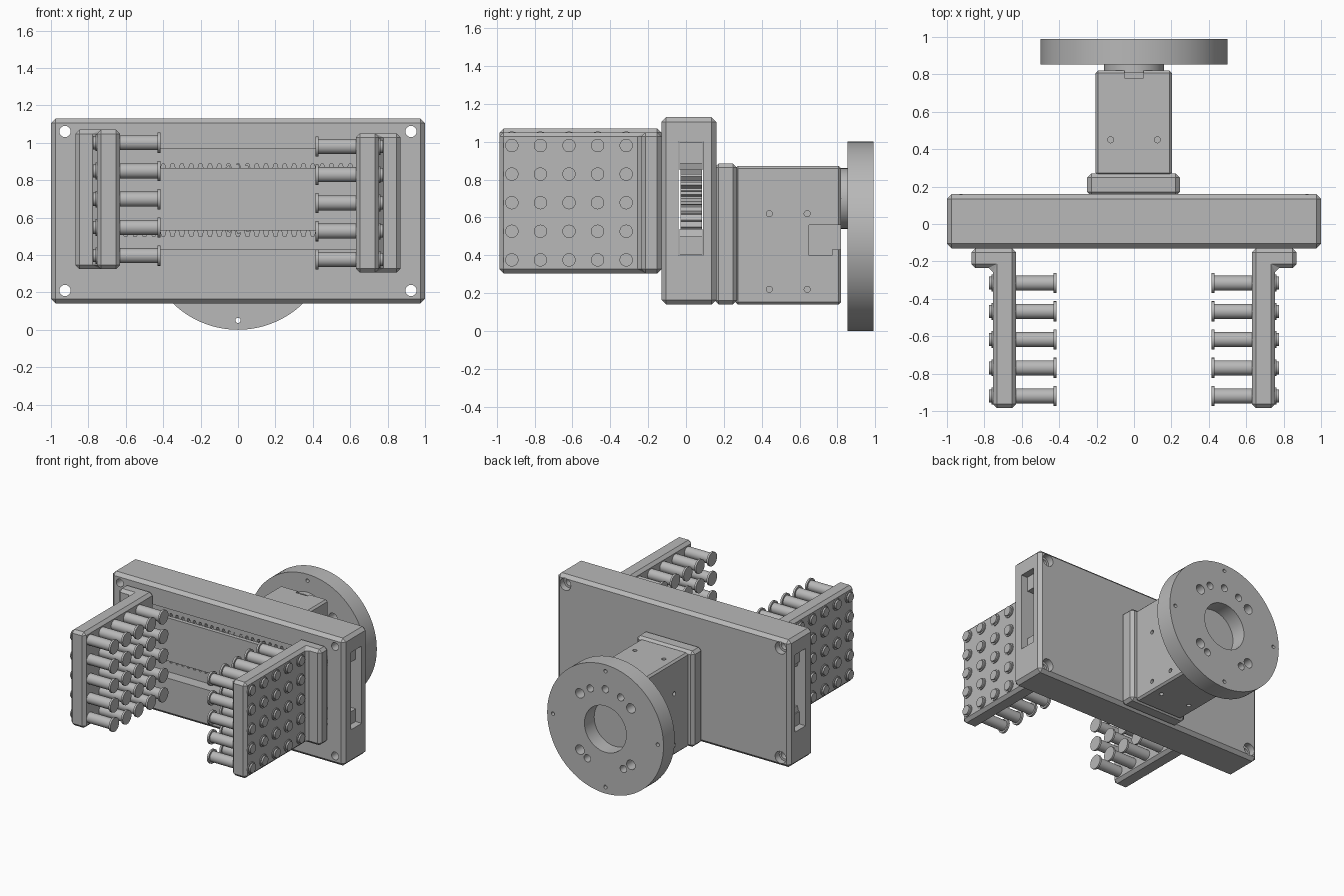
import bpy, bmesh, math
from mathutils import Matrix, Vector

if bpy.data.objects.get("Cube"):
    bpy.data.objects.remove(bpy.data.objects["Cube"], do_unlink=True)

grey = bpy.data.materials.new("machined grey")
grey.use_nodes = True
grey.diffuse_color = (0.48, 0.48, 0.48, 1)
grey.node_tree.nodes["Principled BSDF"].inputs["Base Color"].default_value = grey.diffuse_color


def finish(name, bm, smooth=False):
    bmesh.ops.recalc_face_normals(bm, faces=bm.faces)
    mesh = bpy.data.meshes.new(name)
    bm.to_mesh(mesh)
    bm.free()
    mesh.materials.append(grey)
    obj = bpy.data.objects.new(name, mesh)
    bpy.context.collection.objects.link(obj)
    if smooth:
        shade(obj)
    return obj


def activate(obj):
    bpy.ops.object.select_all(action='DESELECT')
    obj.select_set(True)
    bpy.context.view_layer.objects.active = obj


def shade(obj):
    activate(obj)
    bpy.ops.object.shade_smooth_by_angle(angle=math.radians(30))


def chamfer(bm, width):
    if width:
        bmesh.ops.bevel(bm, geom=bm.edges[:], offset=width, segments=1, affect='EDGES')


def box(name, xs, ys, zs, bevel=0):
    """Box from its extents along each axis."""
    bm = bmesh.new()
    bmesh.ops.create_cube(bm, size=1)
    ranges = (xs, ys, zs)
    for v in bm.verts:
        v.co = Vector([(r[0] + r[1]) / 2 + c * (r[1] - r[0]) for r, c in zip(ranges, v.co)])
    chamfer(bm, bevel)
    return finish(name, bm)


def add_cyl(bm, p, q, radius, sides=24):
    """Cylinder between two points."""
    p, q = Vector(p), Vector(q)
    d = q - p
    m = Matrix.Translation((p + q) / 2) @ d.to_track_quat('Z', 'Y').to_matrix().to_4x4()
    bmesh.ops.create_cone(bm, cap_ends=True, segments=sides, radius1=radius,
                          radius2=radius, depth=d.length, matrix=m)


def cylinders(name, rods, sides=24, smooth=False):
    bm = bmesh.new()
    for p, q, radius in rods:
        add_cyl(bm, p, q, radius, sides)
    return finish(name, bm, smooth)


def prism(name, outline, axis, start, end, bevel=0):
    """Extrude a 2D outline along y or z."""
    bm = bmesh.new()
    place = (lambda a, b: (a, start, b)) if axis == 'y' else (lambda a, b: (a, b, start))
    face = bm.faces.new([bm.verts.new(place(a, b)) for a, b in outline])
    made = bmesh.ops.extrude_face_region(bm, geom=[face])["geom"]
    step = Vector((0, end - start, 0) if axis == 'y' else (0, 0, end - start))
    bmesh.ops.translate(bm, vec=step, verts=[g for g in made if isinstance(g, bmesh.types.BMVert)])
    bmesh.ops.recalc_face_normals(bm, faces=bm.faces)
    chamfer(bm, bevel)
    return finish(name, bm)


def cut(target, *cutters):
    for cutter in cutters:
        activate(target)
        mod = target.modifiers.new("cut", 'BOOLEAN')
        mod.operation = 'DIFFERENCE'
        mod.solver = 'EXACT'
        mod.object = cutter
        bpy.ops.object.modifier_apply(modifier=mod.name)
        bpy.data.objects.remove(cutter, do_unlink=True)


# Main housing: front window, side channel and counterbored corner holes
housing = box("housing", (-1, 1), (-0.13, 0.16), (0.14, 1.13), 0.025)
corners = [(x, z) for x in (-0.925, 0.925) for z in (0.21, 1.06)]
cut(housing,
    box("channel", (-1.2, 1.2), (-0.04, 0.09), (0.4, 1.0)),
    box("window", (-0.86, 0.86), (-0.3, 0.02), (0.43, 0.97)),
    cylinders("bolt_holes", [((x, -0.3, z), (x, 0.3, z), 0.03) for x, z in corners]),
    cylinders("counterbores", [((x, 0.11, z), (x, 0.3, z), 0.047) for x, z in corners]))
shade(housing)


# Toothed racks, pinion and cover inside the channel
def rack(name, back, root, tip, pitch=0.05, half=0.95):
    outline = [(-half, back), (-half, root)]
    for i in range(int(2 * half / pitch)):
        x = -half + i * pitch
        outline += [(x + pitch * f, z) for f, z in
                    ((0.15, root), (0.35, tip), (0.65, tip), (0.85, root))]
    prism(name, outline + [(half, root), (half, back)], 'y', -0.035, 0.088)


rack("upper_rack", 0.998, 0.885, 0.85)
rack("lower_rack", 0.402, 0.5, 0.54)
teeth = 22
gear = []
for i in range(teeth):
    for f, r in ((0, 0.155), (0.25, 0.155), (0.4, 0.185), (0.7, 0.185)):
        a = math.tau * (i + f) / teeth
        gear.append((r * math.cos(a), 0.7 + r * math.sin(a)))
prism("pinion", gear, 'y', -0.03, 0.085)
box("gear_cover", (-0.86, 0.86), (-0.07, -0.04), (0.53, 0.865))

# Gripper jaws with a grid of contact pins
for side, name, lift in ((1, "left", 0), (-1, "right", 0.02)):
    outline = [(0.63, -0.13), (0.63, -0.985), (0.755, -0.985), (0.755, -0.235),
               (0.87, -0.235), (0.87, -0.13)]
    prism(name + "_jaw", [(side * x, y) for x, y in outline], 'z',
          0.305 + lift, 1.05 + lift, 0.022)
    rods = []
    for i in range(5):
        for j in range(5):
            y, z = -0.92 + 0.151 * i, 0.376 + 0.151 * j + lift
            for a, b, r in ((0.43, 0.64, 0.04), (0.415, 0.43, 0.054),
                            (0.74, 0.762, 0.045), (0.75, 0.775, 0.035)):
                rods.append(((side * a, y, z), (side * b, y, z), r))
    cylinders(name + "_pins", rods, 24, True)

# Rear mounting step and motor block
box("mounting_step", (-0.25, 0.245), (0.15, 0.27), (0.14, 0.885), 0.022)
motor = box("motor_block", (-0.207, 0.203), (0.26, 0.82), (0.14, 0.872), 0.014)
screws = [((s * 0.17, y, z), (s * 0.3, y, z), 0.016)
          for s in (-1, 1) for y in (0.44, 0.64) for z in (0.22, 0.62)]
screws += [((x, 0.45, z - 0.05), (x, 0.45, z + 0.05), 0.016)
           for x in (-0.125, 0.125) for z in (0.14, 0.872)]
cut(motor,
    cylinders("screw_holes", screws, 16),
    box("side_notch", (0.15, 0.3), (0.65, 0.77), (0.4, 0.56)),
    box("side_notch_end", (0.15, 0.3), (0.76, 0.9), (0.43, 0.56)),
    box("top_notch", (-0.05, 0.05), (0.78, 0.9), (0.84, 0.95)))
shade(motor)
cylinders("hub_spacer", [((0, 0.81, 0.7), (0, 0.855, 0.7), 0.16)], 48, True)


# Round coupling flange with its bolt pattern
def ring_holes(name, angles, distance, radius):
    rods = []
    for deg in angles:
        a = math.radians(deg)
        x, z = distance * math.cos(a), 0.5 + distance * math.sin(a)
        rods.append(((x, 0.8, z), (x, 1.1, z), radius))
    return cylinders(name, rods, 20)


flange = cylinders("coupling_flange", [((0, 0.852, 0.5), (0, 0.99, 0.5), 0.5)], 96)
cut(flange,
    cylinders("centre_bore", [((0, 0.87, 0.5), (0, 1.1, 0.5), 0.18)], 48),
    ring_holes("large_holes", (45, 135, 225, 315), 0.31, 0.037),
    ring_holes("small_holes", (65, 90, 115, 240, 300), 0.31, 0.028),
    ring_holes("rim_holes", (0, 90, 180, 270), 0.45, 0.014))
shade(flange)
